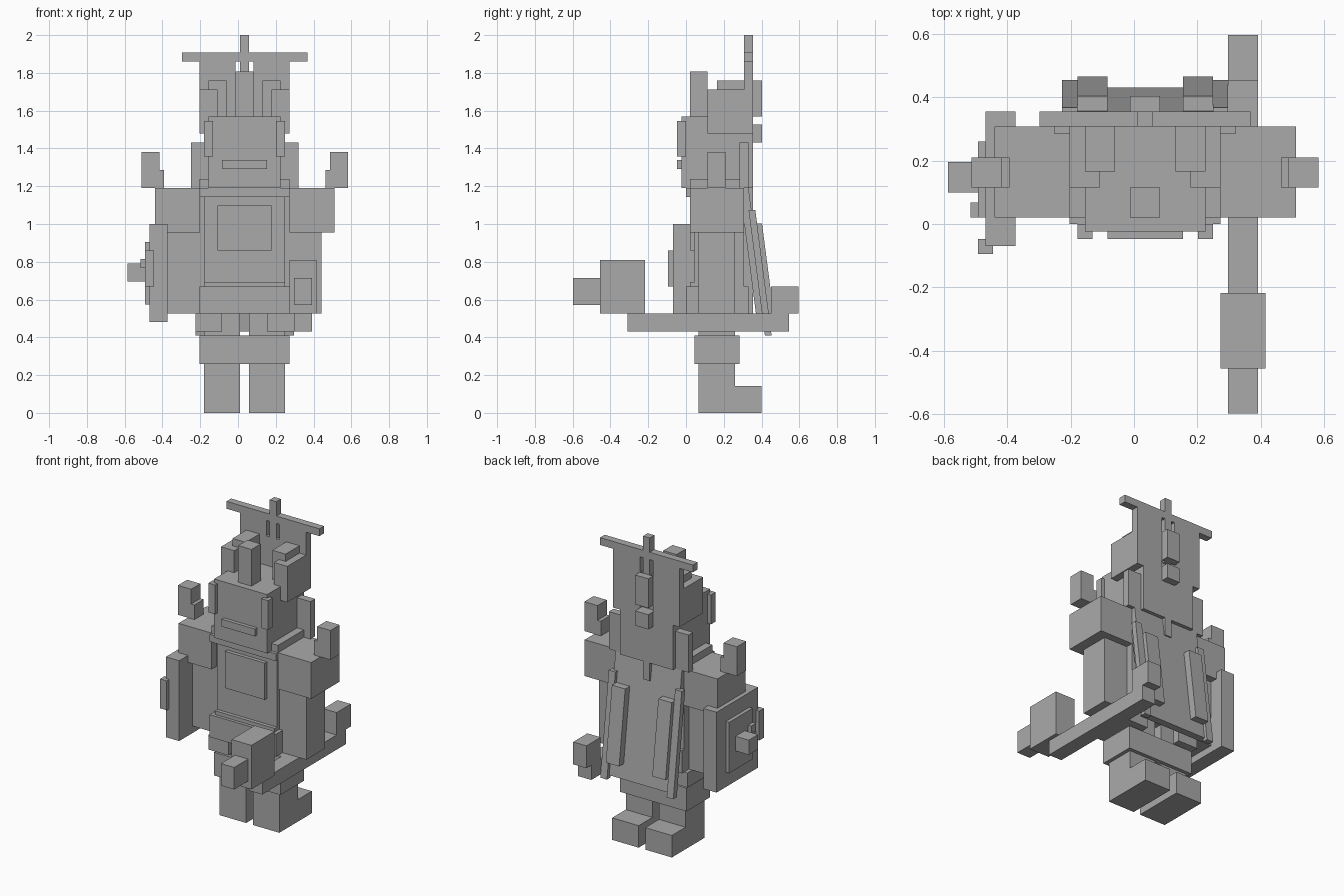
import bpy
import bmesh

if "Cube" in bpy.data.objects:
    bpy.data.objects.remove(bpy.data.objects["Cube"], do_unlink=True)

grey = bpy.data.materials.new("plain_grey")
grey.use_nodes = True
colour = (0.4, 0.4, 0.4, 1)
grey.diffuse_color = colour
grey.node_tree.nodes["Principled BSDF"].inputs["Base Color"].default_value = colour

# Shared thicknesses
step = 0.0475
half = step / 2
double = step * 2

# Widths measured out from the middle of the body
middle = 0.035
head_side = step * 4
chest_side = head_side + half
waist_side = chest_side + half
flap_side = waist_side + half
arm_side = waist_side + 0.17
shoulder_side = waist_side * 2

# Depths from front to back
face = -half
front = 0.02
leg_front = front + step
helmet_front = leg_front + step
leg_back = 0.26
spine = leg_back + step
nape = spine + step

# Heights from the ground up
hip_base = 0.26
hip_top = 0.41
flap_base = 0.43
waist = flap_base + double
belt_top = 0.67
elbow = 0.955
shoulder_top = 1.19
helmet_base = 1.48
brow = 1.57
horn_top = 1.76
crest_top = horn_top + step
banner_top = 1.86
cape_slope = 0.13


def box(name, x, y, z, lean=0):
    """Box spanning three ranges; lean carries its lower end backwards."""
    bm = bmesh.new()
    bmesh.ops.create_cube(bm)
    for v in bm.verts:
        right, back, top = (c > 0 for c in v.co)
        v.co = (x[right], y[back] + lean * (z[True] - z[top]), z[top])
    mesh = bpy.data.meshes.new(name)
    bm.to_mesh(mesh)
    bm.free()
    mesh.materials.append(grey)
    obj = bpy.data.objects.new(name, mesh)
    bpy.context.collection.objects.link(obj)


def pair(name, inner, outer, y, z, lean=0):
    """Matching boxes on the left and right of the body."""
    box("left_" + name, (middle + inner, middle + outer), y, z, lean)
    box("right_" + name, (middle - outer, middle - inner), y, z, lean)


def centred(name, side, y, z, lean=0):
    """Box reaching equally far to both sides of the body."""
    box(name, (middle - side, middle + side), y, z, lean)


# Legs and hips
pair("leg", half, chest_side, (leg_front, leg_back), (0, waist))
pair("foot", half, chest_side, (leg_back, 0.4), (0, step * 3))
centred("hips", waist_side, (leg_front - half, leg_back + half), (hip_base, hip_top))
pair("hip_flap", flap_side - step * 3, flap_side, (front, spine), (flap_base, waist))

# Torso
centred("body", waist_side, (leg_front, spine), (waist, shoulder_top))
centred("chest", chest_side, (front + half, spine), (waist, shoulder_top - half))
centred("chest_plate", step * 3, (front, leg_front), (elbow - double, elbow + step * 3))
centred("belt", waist_side, (0, spine + half), (waist, belt_top))
centred("waistband", chest_side, (front, spine), (waist, belt_top + half))
centred("collar", waist_side, (0, spine - half), (shoulder_top - step, shoulder_top))
pair("neck_guard", head_side, waist_side, (front, spine - half),
     (shoulder_top, shoulder_top + step))

# Arms and shoulder spikes
spike_inner = shoulder_side - half
spike_outer = spike_inner + double
spike_depth = (helmet_front, helmet_front + double)
pair("shoulder", waist_side, shoulder_side, (front, spine), (elbow, shoulder_top))
pair("arm", waist_side, arm_side, (leg_front, leg_back), (waist, elbow))
pair("spike_base", spike_inner - half, spike_outer - half, spike_depth,
     (shoulder_top, shoulder_top + double))
pair("spike", spike_inner, spike_outer, spike_depth,
     (shoulder_top, shoulder_top + double * 2))

# Head and helmet
helmet_inner = waist_side - double
horn_inner = head_side - double
centred("head", head_side, (face, spine), (shoulder_top, brow))
centred("mouth", step * 2.5, (face - half, face), (1.29, 1.29 + step))
pair("cheek_guard", head_side - half, head_side + half, (face - half, face + half),
     (brow - double * 2 - half, brow - half))
centred("crest", step, (front, helmet_front), (brow, crest_top))
pair("helmet_side", helmet_inner, waist_side, (helmet_front, spine),
     (helmet_base, horn_top - step))
pair("helmet_horn", horn_inner, head_side, (leg_back - double, leg_back),
     (brow, horn_top))
pair("helmet_rear", horn_inner, head_side, (leg_back, spine), (brow, horn_top))

# Banner behind the head
clasp_back = nape + step
pair("banner_panel", step, waist_side, (spine, nape), (helmet_base, banner_top))
centred("banner_middle", step, (spine, nape - half), (helmet_base, horn_top))
centred("banner_post", half, (spine, nape), (brow, 2))
centred("banner_crossbar", step * 7, (spine, nape), (banner_top, banner_top + step))
centred("upper_clasp", step, (nape, clasp_back), (horn_top - double * 2, horn_top))
centred("lower_clasp", step, (spine, clasp_back),
        (helmet_base - step, helmet_base + step))

# Cape
cape_front = spine - half
cape_back = spine + half
rail_top = elbow + double + half
centred("cape_collar", step * 6, (cape_front, cape_back),
        (shoulder_top, helmet_base - step))
centred("nape_plate", head_side, (spine, nape), (shoulder_top, helmet_base))
centred("nape_stem", half, (spine, nape), (rail_top, shoulder_top))
centred("cape", waist_side, (cape_front, cape_back), (flap_base, shoulder_top),
        cape_slope)
pair("cape_rail", chest_side, flap_side, (cape_back, nape + half / 2),
     (hip_top, rail_top), cape_slope)
pair("cape_strip", chest_side - double, chest_side, (nape, clasp_back),
     (waist, elbow + step), cape_slope)

# Shield on the right arm
shield_inner = middle - arm_side
shield_outer = shield_inner - double
plate_outer = shield_outer - half
boss_top = 0.79
box("shield", (shield_outer, shield_inner), (-0.07, nape), (0.48, 1))
box("shield_plate", (plate_outer, shield_outer), (front, leg_back), (0.575, 0.905))
box("shield_boss", (plate_outer - double, plate_outer), (0.1, 0.1 + double),
    (boss_top - double, boss_top))
box("shield_stud", (plate_outer - half, plate_outer), (front, leg_front),
    (boss_top - half, boss_top + half))
box("shield_edge", (plate_outer, shield_outer + half), (-double, -step),
    (belt_top, belt_top + double * 2))

# Hammer in the left hand
grip_inner = middle + flap_side
grip_outer = grip_inner + double
grip = (grip_inner, grip_outer)
neck = -0.455
box("hammer_handle", grip, (-0.31, 0.545), (flap_base, waist))
box("hammer_pommel", grip, (0.45, 0.595), (waist, belt_top))
box("hammer_head", (grip_inner - half, grip_outer + half), (neck, neck + step * 5),
    (waist, waist + step * 6))
box("hammer_tip", grip, (neck - step * 3, neck), (waist + step, waist + step * 4))
